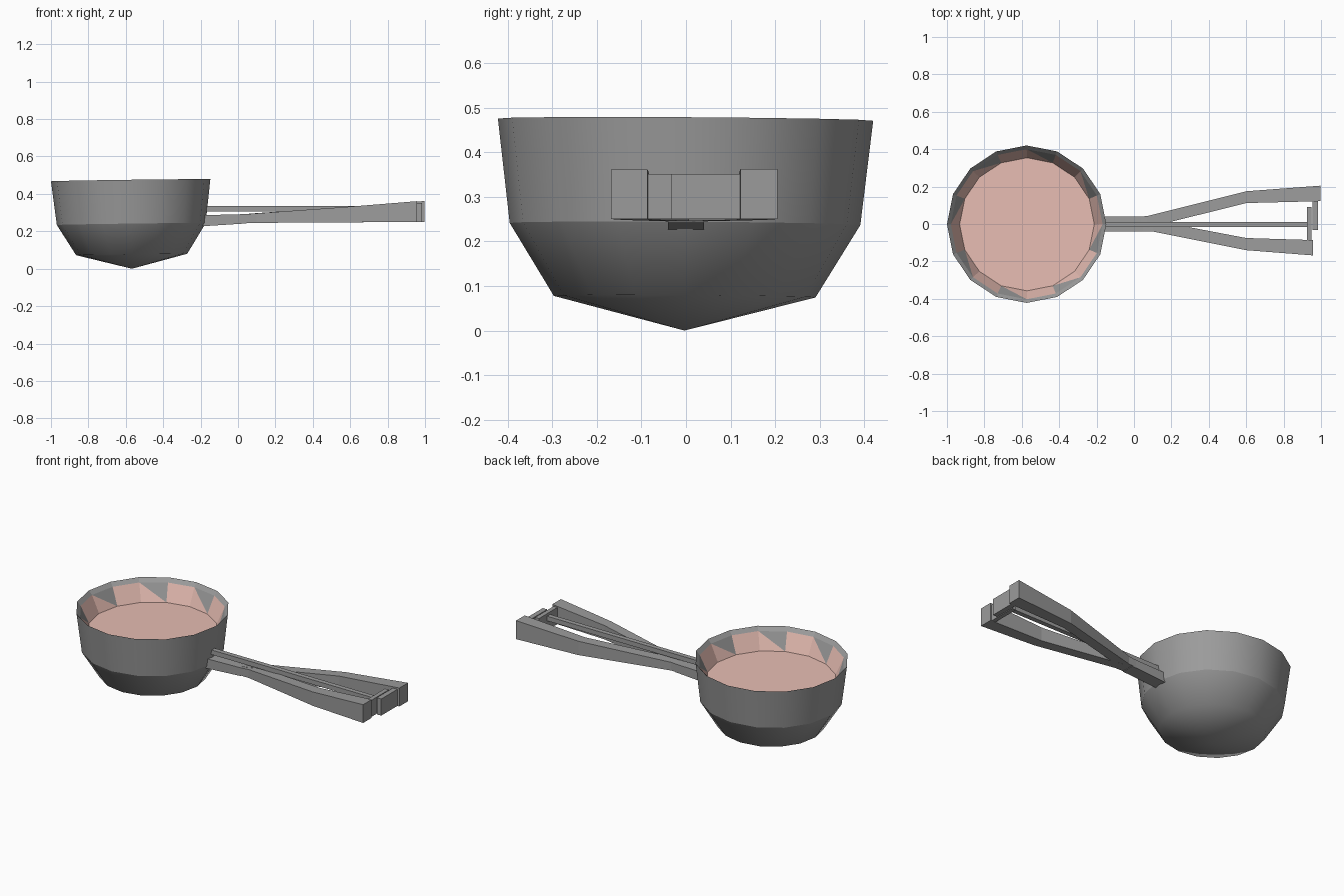
import bpy, bmesh, math

if "Cube" in bpy.data.objects:
    bpy.data.objects.remove(bpy.data.objects["Cube"])


def material(name, rgb):
    m = bpy.data.materials.new(name)
    m.diffuse_color = (*rgb, 1)
    m.use_nodes = True
    m.node_tree.nodes["Principled BSDF"].inputs["Base Color"].default_value = m.diffuse_color
    return m


steel = material("steel grey", (0.33, 0.33, 0.33))
cream = material("pink cream", (0.80, 0.51, 0.45))
SIDES, CX = 16, -0.574


def finish(name, bm, mats, smooth=False):
    me = bpy.data.meshes.new(name)
    bm.normal_update()
    bm.to_mesh(me)
    bm.free()
    ob = bpy.data.objects.new(name, me)
    bpy.context.collection.objects.link(ob)
    for m in mats:
        me.materials.append(m)
    if smooth:
        for p in me.polygons:
            p.use_smooth = True
    return ob


def centre(z):
    # the bowl axis leans very slightly
    return CX + (0.475 - z) * 0.014, -0.001 - (0.475 - z) * 0.005


def ring(bm, r, z):
    out = []
    cx, cy = centre(z)
    for i in range(SIDES):
        a = 2 * math.pi * i / SIDES
        x, y = r * math.cos(a), r * 0.988 * math.sin(a)
        out.append(bm.verts.new((cx + x, cy + y, z + 0.013 * x - 0.006 * y)))
    return out


def bridge(bm, lower, upper):
    for i in range(SIDES):
        j = (i + 1) % SIDES
        bm.faces.new((lower[i], lower[j], upper[j], upper[i]))


# bowl upper wall
bm = bmesh.new()
bridge(bm, ring(bm, 0.398, 0.239), ring(bm, 0.426, 0.473))
finish("bowl_wall", bm, [steel], True)

# bowl base, shallow point underneath
bm = bmesh.new()
low, high = ring(bm, 0.297, 0.076), ring(bm, 0.398, 0.239)
bridge(bm, low, high)
tip = bm.verts.new((*centre(0), 0.0))
for i in range(SIDES):
    bm.faces.new((low[(i + 1) % SIDES], low[i], tip))
finish("bowl_base", bm, [steel], True)

# bowl rim lip
bm = bmesh.new()
bridge(bm, ring(bm, 0.426, 0.473), ring(bm, 0.406, 0.450))
finish("bowl_rim", bm, [steel])

# cream filling; every second panel shows a triangle of bare steel
bm = bmesh.new()
top, floor = ring(bm, 0.406, 0.450), ring(bm, 0.360, 0.350)
for i in range(SIDES):
    j = (i + 1) % SIDES
    bare = bm.faces.new((top[i], top[j], floor[i]))
    bare.material_index = i % 2
    bm.faces.new((top[j], floor[j], floor[i]))
bm.faces.new(floor)
finish("cream_filling", bm, [cream, steel])


def bar(name, sections):
    # four-sided bar through sections (x, y0, y1, z0, z1)
    bm = bmesh.new()
    rows = [[bm.verts.new((x, y, z)) for y, z in
             ((y0, z0), (y1, z0), (y1, z1), (y0, z1))]
            for x, y0, y1, z0, z1 in sections]
    for a, b in zip(rows, rows[1:]):
        for i in range(4):
            j = (i + 1) % 4
            bm.faces.new((a[i], a[j], b[j], b[i]))
    bm.faces.new(rows[0])
    bm.faces.new(rows[-1])
    bmesh.ops.recalc_face_normals(bm, faces=bm.faces)
    return finish(name, bm, [steel])


# handle neck, arms, centre rod and end plates
bar("handle_neck", [(-0.19, -0.04, 0.04, 0.227, 0.286), (0.045, -0.04, 0.04, 0.242, 0.292)])
bar("back_arm", [(0.02, -0.02, 0.04, 0.245, 0.290), (0.07, -0.02, 0.042, 0.245, 0.295),
                 (0.60, 0.112, 0.175, 0.248, 0.332), (0.998, 0.122, 0.205, 0.250, 0.362)])
bar("front_arm", [(0.02, -0.04, 0.02, 0.245, 0.290), (0.10, -0.04, 0.02, 0.245, 0.296),
                  (0.60, -0.14, -0.075, 0.248, 0.332), (0.958, -0.168, -0.086, 0.250, 0.361)])
bar("centre_rod", [(-0.17, -0.017, 0.012, 0.307, 0.335), (0.93, -0.017, 0.012, 0.307, 0.335)])
bar("inner_end_plate", [(0.924, -0.086, 0.09, 0.250, 0.351), (0.950, -0.086, 0.09, 0.250, 0.351)])
bar("outer_end_plate", [(0.955, -0.033, 0.125, 0.250, 0.351), (0.985, -0.033, 0.125, 0.250, 0.351)])
